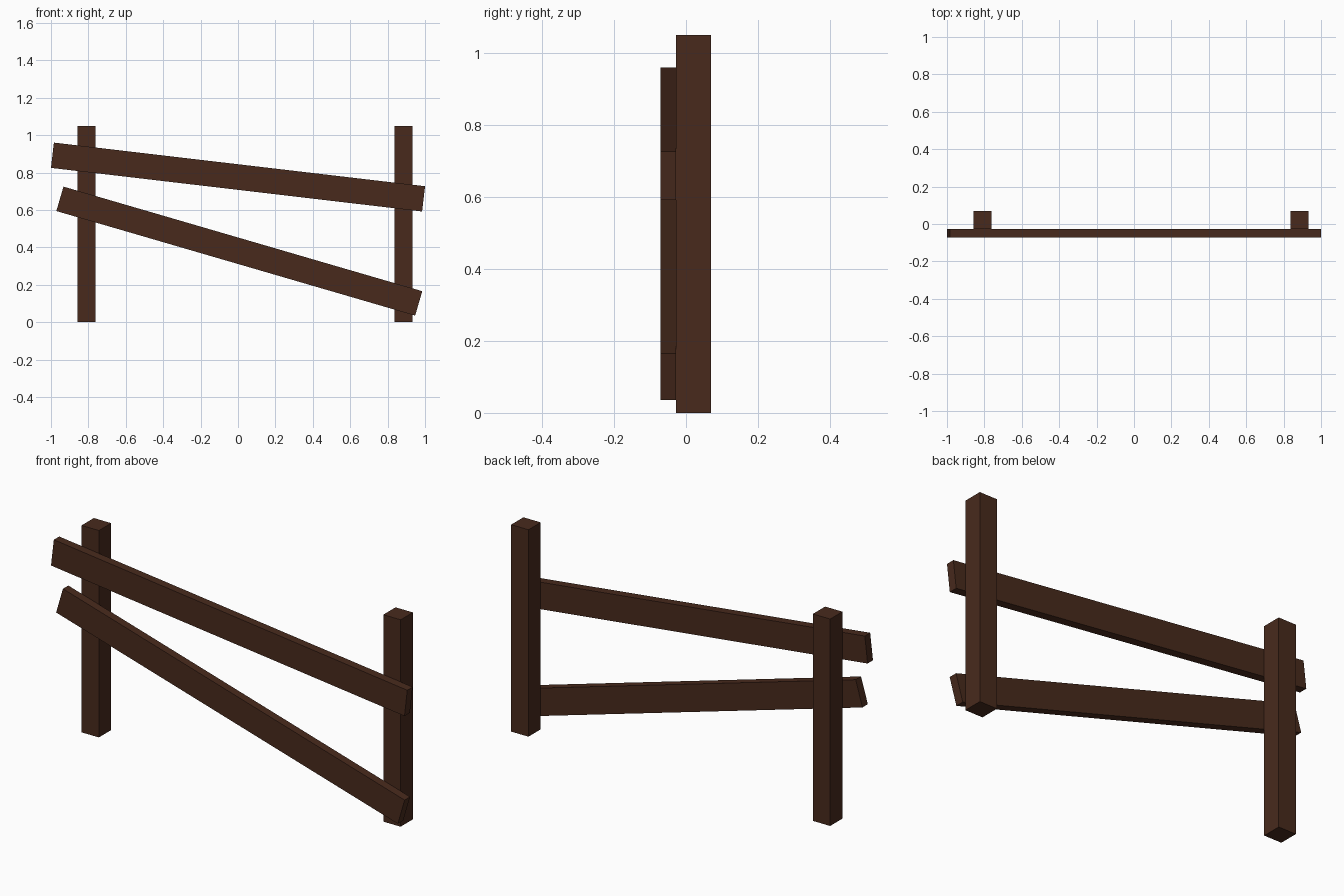
import bpy
from math import radians

if "Cube" in bpy.data.objects:
    bpy.data.objects.remove(bpy.data.objects["Cube"])

wood = bpy.data.materials.new("dark_wood")
wood.diffuse_color = (0.065, 0.023, 0.012, 1)
wood.use_nodes = True
wood.node_tree.nodes["Principled BSDF"].inputs["Base Color"].default_value = wood.diffuse_color


def beam(name, center, size, tilt=0):
    bpy.ops.mesh.primitive_cube_add(size=1, location=center, rotation=(0, radians(tilt), 0))
    obj = bpy.context.object
    obj.name = name
    obj.scale = size
    obj.data.materials.append(wood)
    return obj


# Upright posts
POST_H = 1.05
for name, x in (("left_post", -0.81), ("right_post", 0.884)):
    beam(name, (x, 0.021, POST_H / 2), (0.097, 0.098, POST_H))

# Slanted rails nailed to the front of the posts
RAIL = (1.998, 0.043, 0.136)
for name, x, z, tilt in (("upper_rail", 0, 0.776, 6.7), ("lower_rail", 0.007, 0.38, 16.25)):
    beam(name, (x, -0.0495, z), RAIL, tilt)
